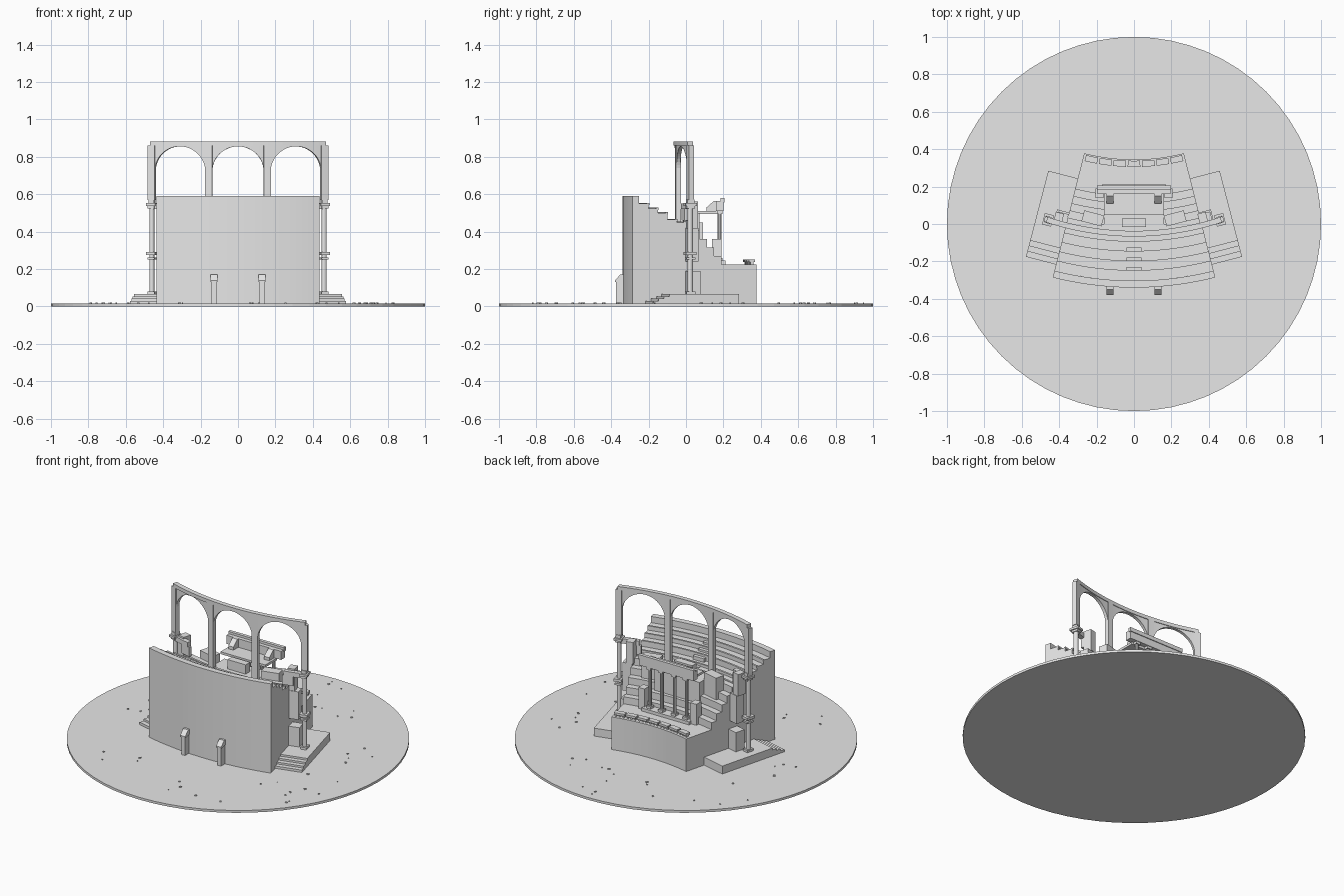
import bpy, bmesh, math, random
from mathutils import Matrix, Vector

if "Cube" in bpy.data.objects:
    bpy.data.objects.remove(bpy.data.objects["Cube"])

CY = 1.43          # centre of all curved rows
A = 0.248          # half angle of the seating
B = 0.316          # half angle of the arcade

stone = bpy.data.materials.new("grey stone")
stone.diffuse_color = (0.8, 0.8, 0.8, 1)
stone.use_nodes = True
stone.node_tree.nodes["Principled BSDF"].inputs["Base Color"].default_value = stone.diffuse_color


def finish(name, bm):
    bmesh.ops.recalc_face_normals(bm, faces=bm.faces)
    me = bpy.data.meshes.new(name)
    bm.to_mesh(me)
    bm.free()
    me.materials.append(stone)
    ob = bpy.data.objects.new(name, me)
    bpy.context.collection.objects.link(ob)
    return ob


def polar(a, r, z):
    return (r * math.sin(a), CY - r * math.cos(a), z)


def strip(name, r0, r1, angles, low, high):
    """Curved wall with a lower and upper outline over the angles."""
    bm = bmesh.new()
    rings = [[bm.verts.new(polar(a, r, z)) for r, z in
              ((r0, lo), (r1, lo), (r1, hi), (r0, hi))]
             for a, lo, hi in zip(angles, low, high)]
    for p, q in zip(rings, rings[1:]):
        for i in range(4):
            j = (i + 1) % 4
            bm.faces.new((p[i], p[j], q[j], q[i]))
    bm.faces.new(rings[0])
    bm.faces.new(rings[-1])
    return finish(name, bm)


def sector(name, r0, r1, z0, z1, a0=-A, a1=A, n=20):
    angles = [a0 + (a1 - a0) * i / n for i in range(n + 1)]
    return strip(name, r0, r1, angles, [z0] * (n + 1), [z1] * (n + 1))


def box(name, x0, x1, y0, y1, z0, z1, turn=0):
    bm = bmesh.new()
    c = Vector(((x0 + x1) / 2, (y0 + y1) / 2, (z0 + z1) / 2))
    m = (Matrix.Translation(c) @ Matrix.Rotation(turn, 4, 'Z')
         @ Matrix.Diagonal((x1 - x0, y1 - y0, z1 - z0, 1)))
    bmesh.ops.create_cube(bm, size=1, matrix=m)
    return finish(name, bm)


def prism(name, x0, x1, profile):
    """Side profile of (y, z) points extruded along x."""
    bm = bmesh.new()
    f = bm.faces.new([bm.verts.new((x0, y, z)) for y, z in profile])
    ext = bmesh.ops.extrude_face_region(bm, geom=[f])
    vs = [v for v in ext["geom"] if isinstance(v, bmesh.types.BMVert)]
    bmesh.ops.translate(bm, verts=vs, vec=(x1 - x0, 0, 0))
    return finish(name, bm)


def cylinder(name, x, y, z0, z1, r, sides=12):
    bm = bmesh.new()
    bmesh.ops.create_cone(bm, cap_ends=True, segments=sides, radius1=r, radius2=r,
                          depth=z1 - z0, matrix=Matrix.Translation((x, y, (z0 + z1) / 2)))
    return finish(name, bm)


# Round ground disc
cylinder("ground_disc", 0, 0, 0, 0.015, 1.0, 64)

# Curved outer wall and its buttresses
sector("outer_wall", 1.733, 1.77, 0.0, 0.59, n=28)
for s in (-1, 1):
    x = 0.128 * s
    prism("buttress", x - 0.0125, x + 0.0125,
          [(-0.33, 0), (-0.375, 0), (-0.375, 0.135), (-0.345, 0.165), (-0.33, 0.165)])
    prism("buttress_cap", x - 0.018, x + 0.018,
          [(-0.33, 0.14), (-0.38, 0.13), (-0.38, 0.14), (-0.35, 0.172), (-0.33, 0.172)])

# Upper seating rows
upper = [(1.681, 1.733, 0.55), (1.63, 1.681, 0.525), (1.578, 1.63, 0.5),
         (1.526, 1.578, 0.465), (1.48, 1.526, 0.45)]
for r0, r1, z in upper:
    sector("upper_row", r0, r1, 0, z)
    sector("upper_seat_edge", r0 - 0.004, r0 + 0.008, z - 0.008, z + 0.004)
for r0, r1, z in upper[:4]:
    y = CY - r0
    box("upper_stair", -0.04, 0.04, y - 0.005, y + 0.022, z - 0.04, z - 0.012)

# Lower seating rows and podium
for i in range(5):
    r = 1.28 + 0.04 * i
    sector("lower_row", r, r + 0.04, 0, 0.27 + 0.045 * i)
sector("podium", 1.085, 1.28, 0, 0.225)

# Low parapet on the podium: slabs on short posts
for i in range(7):
    a = (i - 3) * 0.069
    sector("parapet_slab", 1.092, 1.125, 0.238, 0.252, a - 0.03, a + 0.03, 3)
    for d in (-0.022, 0, 0.022):
        px, py, _ = polar(a + d, 1.108, 0)
        box("parapet_post", px - 0.005, px + 0.005, py - 0.008, py + 0.008, 0.22, 0.24, a + d)

# Arcade: pillars, arches and top beam
sector("arcade_beam", 1.467, 1.497, 0.86, 0.883, -0.32, 0.32, 24)
for i in range(4):
    a = B * (2 * i / 3 - 1)
    outer = i in (0, 3)
    sector("arcade_pillar", 1.467, 1.495, 0.57 if outer else 0.44, 0.862,
           a - 0.013, a + 0.013, 2)
for i in (-1, 0, 1):
    mid, half = i * 2 * B / 3, B / 3 - 0.012
    steps = [math.pi * k / 24 for k in range(25)]
    strip("arch", 1.471, 1.491, [mid - half * math.cos(t) for t in steps],
          [0.72 + 0.136 * math.sin(t) for t in steps], [0.862] * 25)

for s in (-1, 1):
    # Side platform with steps, running along the edge of the seating
    turn = 0.255 * s
    ax = Vector((-math.sin(turn), math.cos(turn)))       # along the side
    sd = Vector((math.cos(turn), math.sin(turn))) * s    # outward
    start = Vector((0.578 * s, -0.175))
    for k, (off, z) in enumerate(((0, 0.03), (0.03, 0.042), (0.06, 0.054), (0.09, 0.066))):
        c = start + ax * (off + 0.475) / 2 - sd * 0.1
        length = 0.475 - off
        box("side_platform", c.x - 0.1, c.x + 0.1, c.y - length / 2, c.y + length / 2,
            0, z, turn)
    # Tall end column with capitals and middle ring
    cx, cy, _ = polar(B * s, 1.481, 0)
    cylinder("end_column", cx, cy, 0.06, 0.55, 0.014)
    for w, z0, z1 in ((0.024, 0.06, 0.08), (0.024, 0.25, 0.262), (0.03, 0.275, 0.292),
                      (0.022, 0.525, 0.538), (0.031, 0.538, 0.552), (0.019, 0.552, 0.572)):
        box("column_block", cx - w * 0.8, cx + w * 0.8, cy - w, cy + w, z0, z1, turn)
    # Bracket joining the end column to the seating
    sector("bracket", 1.467, 1.497, 0.52, 0.55, *sorted((A * 0.93 * s, B * s)), 3)
    sector("bracket_step", 1.472, 1.492, 0.46, 0.52, *sorted((A * 0.9 * s, 0.27 * s)), 3)
    # Stacked blocks beside the seating
    x = 0.385 * s
    box("side_block_low", x - 0.035, x + 0.035, 0.005, 0.07, 0.06, 0.19, turn)
    box("side_block_high", x - 0.03, x + 0.03, 0.005, 0.06, 0.24, 0.42, turn)
    box("side_block_top", x - 0.04, x + 0.005, 0.005, 0.06, 0.42, 0.56, turn)
    # Blocks flanking the central stage
    x = 0.22 * s
    box("flank_block", x - 0.055, x + 0.055, 0.0, 0.06, 0.3, 0.5, turn)
    x = 0.185 * s
    box("flank_pedestal", x - 0.022, x + 0.022, 0.14, 0.19, 0.22, 0.36)
    # Sloping roof struts
    x = 0.128 * s
    prism("roof_strut", x - 0.018, x + 0.018,
          [(0.11, 0.505), (0.165, 0.505), (0.165, 0.565), (0.15, 0.565), (0.11, 0.53)])

# Central stage with porch
box("stage_block", -0.16, 0.16, -0.03, 0.09, 0.0, 0.45)
box("stage_seat", -0.065, 0.065, -0.015, 0.03, 0.45, 0.51)
box("porch_roof", -0.16, 0.16, 0.05, 0.17, 0.495, 0.51)
box("porch_beam", -0.195, 0.195, 0.16, 0.2, 0.51, 0.565)
box("porch_cornice", -0.198, 0.198, 0.184, 0.205, 0.555, 0.58)
box("porch_floor", -0.17, 0.17, 0.08, 0.21, 0.2, 0.245)
for x in (-0.13, -0.045, 0.045, 0.13):
    cylinder("porch_column", x, 0.18, 0.24, 0.51, 0.011, 10)
    box("porch_column_base", x - 0.016, x + 0.016, 0.164, 0.196, 0.24, 0.26)
    box("porch_column_cap", x - 0.016, x + 0.016, 0.164, 0.196, 0.495, 0.512)

# Scattered pebbles on the ground
random.seed(4)
bm = bmesh.new()
for i in range(45):
    a, r = random.uniform(0, math.tau), random.uniform(0.62, 0.95)
    w = random.uniform(0.004, 0.014)
    m = (Matrix.Translation((r * math.cos(a), r * math.sin(a), 0.016))
         @ Matrix.Rotation(random.uniform(0, 3), 4, 'Z') @ Matrix.Diagonal((w, w * 0.8, 0.008, 1)))
    bmesh.ops.create_cube(bm, size=1, matrix=m)
finish("pebbles", bm)
